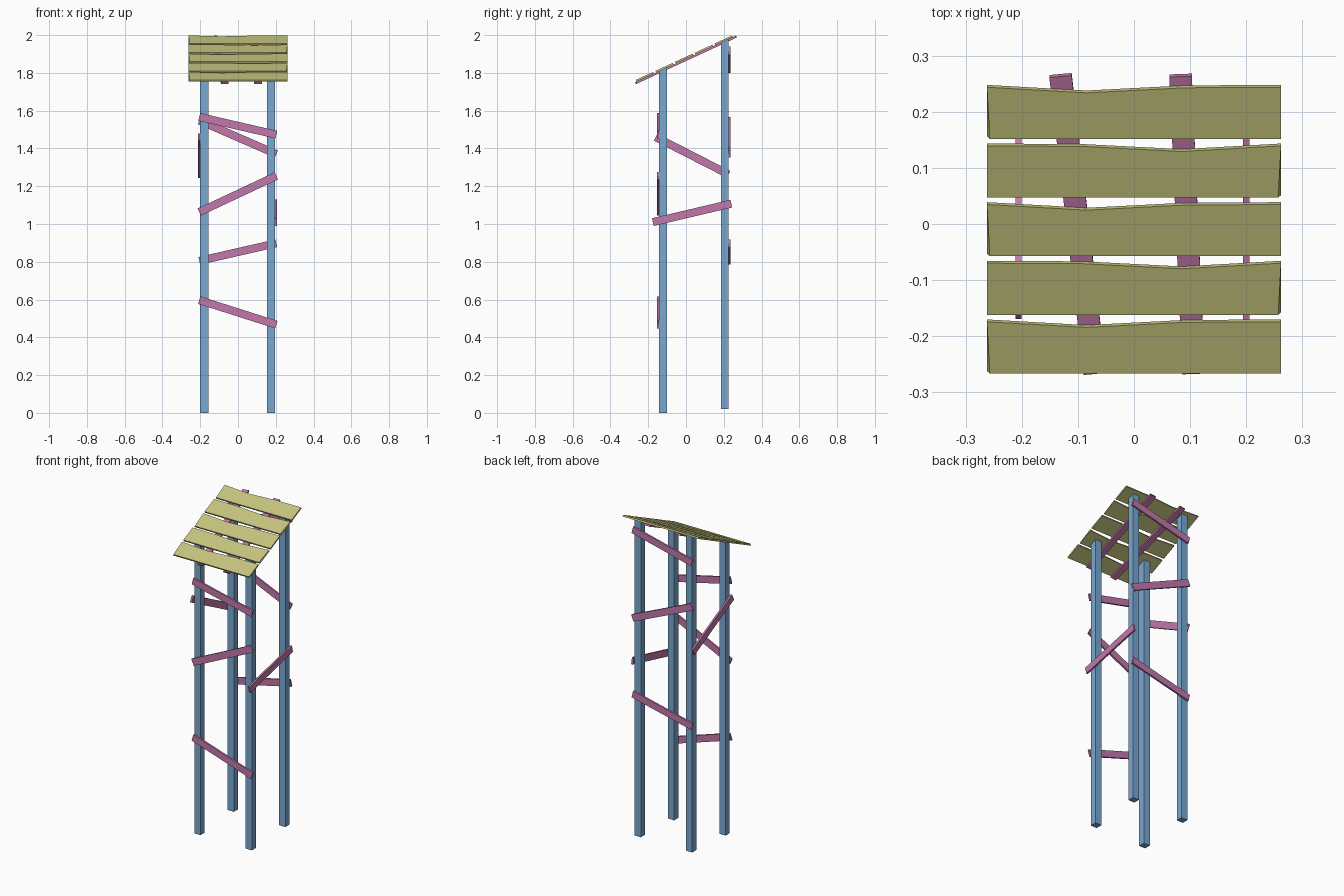
import bpy, bmesh, math
from mathutils import Vector, Matrix

cube = bpy.data.objects.get("Cube")
if cube:
    bpy.data.objects.remove(cube, do_unlink=True)


def material(name, rgb):
    col = [(c / 255 / 12.92 if c < 11 else ((c / 255 + 0.055) / 1.055) ** 2.4) for c in rgb] + [1]
    m = bpy.data.materials.new(name)
    m.use_nodes = True
    m.diffuse_color = col
    m.node_tree.nodes["Principled BSDF"].inputs["Base Color"].default_value = col
    return m


BLUE = material("post blue", (122, 168, 209))
PINK = material("brace pink", (194, 120, 170))
OLIVE = material("roof olive", (198, 196, 126))

# Roof plane
SLOPE, BASE = 0.462, 1.869
UP = Vector((0, -SLOPE, 1)).normalized()


def roof_z(y):
    return BASE + SLOPE * y


def finish(name, bm, mat):
    bmesh.ops.recalc_face_normals(bm, faces=bm.faces)
    me = bpy.data.meshes.new(name)
    bm.to_mesh(me)
    bm.free()
    me.materials.append(mat)
    ob = bpy.data.objects.new(name, me)
    bpy.context.collection.objects.link(ob)
    return ob


def board(name, a, b, normal, width=0.042, thick=0.011):
    """Flat board running from a to b, with its broad face along normal."""
    a, b, n = Vector(a), Vector(b), Vector(normal).normalized()
    along = (b - a).normalized()
    side = n.cross(along).normalized()
    n = along.cross(side)
    rot = Matrix((along, side, n)).transposed().to_4x4()
    size = Matrix.Diagonal(((b - a).length, width, thick, 1))
    bm = bmesh.new()
    bmesh.ops.create_cube(bm, size=1, matrix=Matrix.Translation((a + b) / 2) @ rot @ size)
    finish(name, bm, PINK)


# Corner posts, cut at the top to meet the roof
for side, x in (("right", -0.179), ("left", 0.174)):
    for end, y, foot in (("front", -0.122, 0), ("back", 0.205, 0.02)):
        bm = bmesh.new()
        bmesh.ops.create_cube(bm, size=1)
        for v in bm.verts:
            top = v.co.z > 0
            v.co.x = x + v.co.x * 0.043
            v.co.y = y + v.co.y * 0.041
            v.co.z = roof_z(v.co.y) + 0.006 if top else foot
        finish(f"{end}_{side}_post", bm, BLUE)

# Braces on the front and back: height at -x, height at +x
for face, y, spans in (("front", -0.148, ((1.567, 1.473), (1.063, 1.255), (0.597, 0.467))),
                       ("back", 0.231, ((1.82, 1.918), (1.548, 1.37), (0.805, 0.898)))):
    for i, (z0, z1) in enumerate(spans):
        board(f"{face}_brace_{i + 1}", (-0.205, y, z0), (0.203, y, z1), (0, 1, 0))

# Braces on the sides
board("left_brace", (0.2, -0.175, 1.01), (0.2, 0.24, 1.108), (1, 0, 0))
board("right_brace", (-0.206, -0.16, 1.46), (-0.206, 0.225, 1.263), (1, 0, 0))

# Roof rails, slightly askew
for side, x0, x1 in (("right", -0.07, -0.131), ("left", 0.106, 0.083)):
    board(f"{side}_roof_rail", (x0, -0.265, roof_z(-0.265)), (x1, 0.265, roof_z(0.265)), UP, 0.04)

# Roof planks with a bent upper edge, alternately mirrored
upper_edge = ((-0.262, 0.046), (-0.085, 0.036), (0.09, 0.045), (0.262, 0.046))
for i in range(5):
    yc = -0.214 + i * 0.1045
    flip = -1 if i % 2 else 1
    outline = [(-0.262, -0.046), (0.262, -0.046)] + list(reversed(upper_edge))
    bm = bmesh.new()
    bottom = [bm.verts.new(Vector((flip * x, yc + y, roof_z(yc + y))) + UP * 0.005) for x, y in outline]
    face = bm.faces.new(bottom)
    ext = bmesh.ops.extrude_face_region(bm, geom=[face], use_keep_orig=True)
    for v in ext["geom"]:
        if isinstance(v, bmesh.types.BMVert):
            v.co += UP * 0.01
            # slightly chamfered end
            if v.co.x * flip < -0.25 and v.co.y < yc:
                v.co.x += flip * 0.005
    finish(f"roof_plank_{i + 1}", bm, OLIVE)
